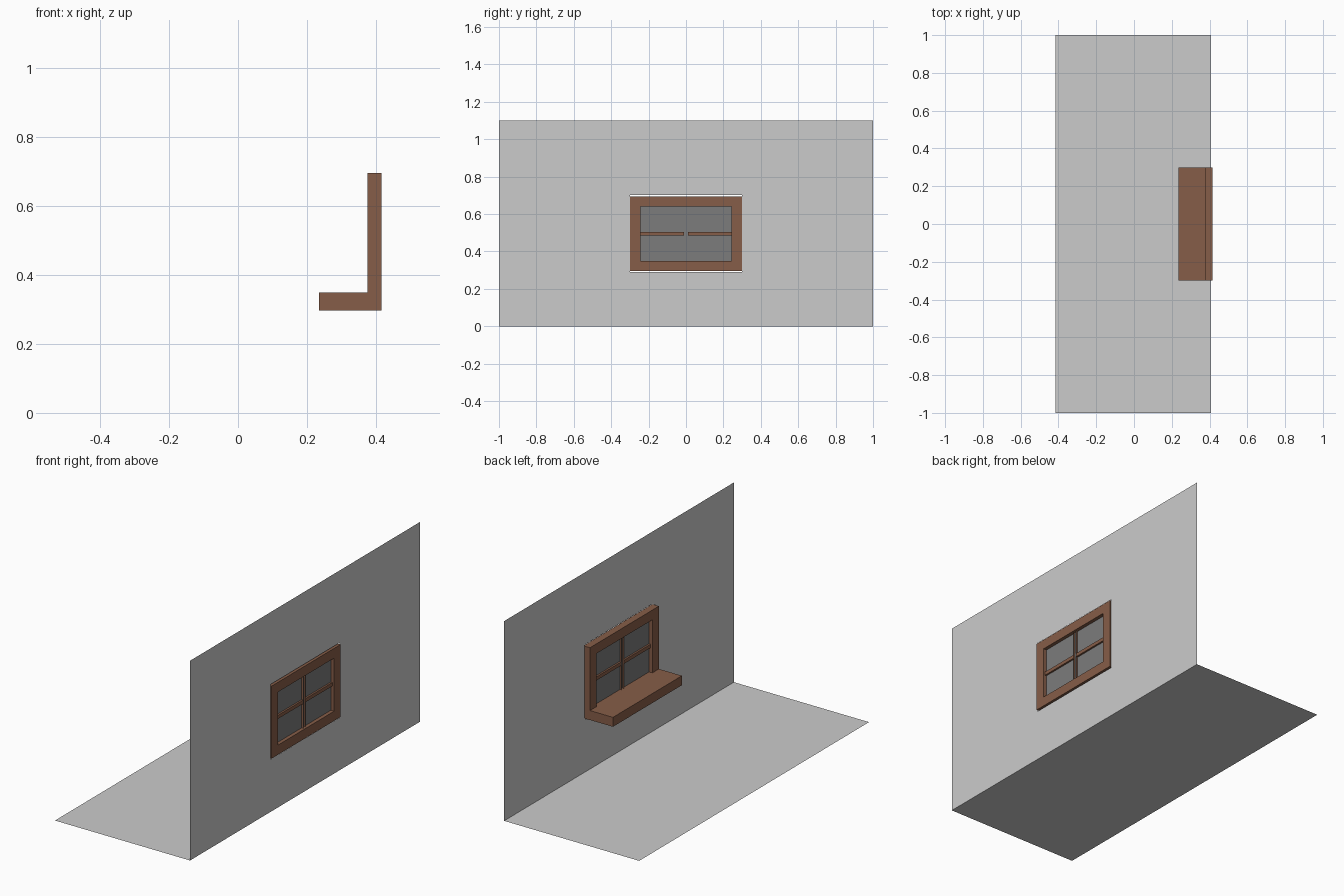
import bpy, bmesh

if "Cube" in bpy.data.objects:
    bpy.data.objects.remove(bpy.data.objects["Cube"])


def material(name, color):
    m = bpy.data.materials.new(name)
    m.diffuse_color = color
    m.use_nodes = True
    m.node_tree.nodes["Principled BSDF"].inputs["Base Color"].default_value = m.diffuse_color
    return m


wood = material("brown_wood", (0.24, 0.11, 0.065, 1))
dark = material("dark_glass", (0.2, 0.2, 0.2, 1))


def finish(name, bm, mat=None):
    bmesh.ops.recalc_face_normals(bm, faces=bm.faces)
    me = bpy.data.meshes.new(name)
    bm.to_mesh(me)
    bm.free()
    ob = bpy.data.objects.new(name, me)
    bpy.context.collection.objects.link(ob)
    if mat:
        me.materials.append(mat)
    return ob


def box(name, x, y, z, mat=None):
    """Box from (min, max) ranges."""
    bm = bmesh.new()
    bmesh.ops.create_cube(bm, size=1)
    for v in bm.verts:
        v.co = [r[0] + (c + 0.5) * (r[1] - r[0]) for c, r in zip(v.co, (x, y, z))]
    return finish(name, bm, mat)


def sheet(name, corners, mat=None):
    bm = bmesh.new()
    bm.faces.new([bm.verts.new(c) for c in corners])
    return finish(name, bm, mat)


def ring(name, x, outer, inner, depth=0, mat=None):
    """Rectangular ring in the yz plane; bounds are y0, y1, z0, z1."""
    bm = bmesh.new()
    loops = [[bm.verts.new((x, y, z)) for y, z in
              ((b[0], b[2]), (b[1], b[2]), (b[1], b[3]), (b[0], b[3]))]
             for b in (outer, inner)]
    for i in range(4):
        j = (i + 1) % 4
        bm.faces.new((loops[0][i], loops[0][j], loops[1][j], loops[1][i]))
    if depth:
        r = bmesh.ops.extrude_face_region(bm, geom=bm.faces[:], use_keep_orig=True)
        verts = [g for g in r["geom"] if isinstance(g, bmesh.types.BMVert)]
        bmesh.ops.translate(bm, verts=verts, vec=(depth, 0, 0))
    return finish(name, bm, mat)


WALL_X = 0.408

# Room surfaces: single-sided floor and a wall with a window hole
sheet("floor", [(-0.415, -1, 0), (WALL_X, -1, 0), (WALL_X, 1, 0), (-0.415, 1, 0)])
ring("wall", WALL_X, (-1, 1, 0, 1.1), (-0.3, 0.3, 0.29, 0.702))

# Window frame and interior sill
ring("window_frame", 0.375, (-0.3, 0.3, 0.296, 0.695),
     (-0.243, 0.243, 0.349, 0.641), 0.04, wood)
box("window_sill", (0.235, 0.375), (-0.3, 0.3), (0.297, 0.349), wood)

# Glass pane
sheet("glass", [(0.395, y, z) for y, z in
                ((-0.243, 0.349), (0.243, 0.349), (0.243, 0.641), (-0.243, 0.641))], dark)

# Glazing bars: split horizontal bar, vertical bar made of two cheeks
for side, s in (("left", -1), ("right", 1)):
    box("horizontal_bar_" + side, (0.385, 0.405),
        sorted((s * 0.01, s * 0.243)), (0.485, 0.505), wood)
    sheet("vertical_bar_" + side, [(x, s * 0.01, z) for x, z in
          ((0.385, 0.349), (0.405, 0.349), (0.405, 0.641), (0.385, 0.641))], wood)
